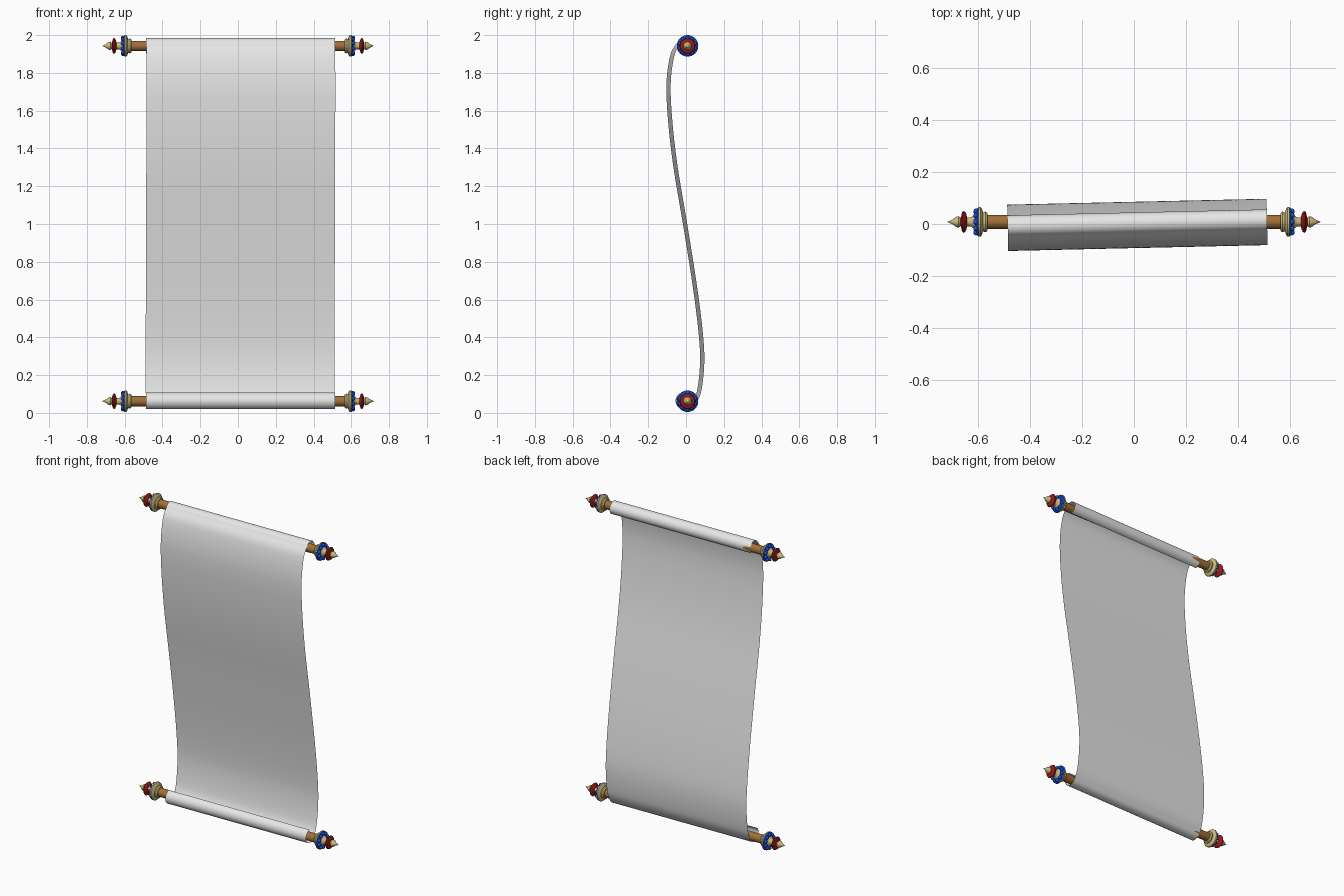
import bpy, bmesh, math
from mathutils import Matrix, Vector

cube = bpy.data.objects.get("Cube")
if cube:
    bpy.data.objects.remove(cube)


def material(name, rgb):
    m = bpy.data.materials.new(name)
    m.use_nodes = True
    m.diffuse_color = (*rgb, 1)
    m.node_tree.nodes["Principled BSDF"].inputs["Base Color"].default_value = (*rgb, 1)
    return m


paper = material("pale paper", (0.8, 0.8, 0.8))
wood = material("brown wood", (0.36, 0.16, 0.04))
gold = material("pale gold", (0.6, 0.5, 0.21))
blue = material("blue enamel", (0.01, 0.08, 0.65))
red = material("red enamel", (0.35, 0.01, 0.01))


def finish(bm, name, mats, angle=40):
    mesh = bpy.data.meshes.new(name)
    bm.to_mesh(mesh)
    bm.free()
    obj = bpy.data.objects.new(name, mesh)
    bpy.context.collection.objects.link(obj)
    for m in mats:
        mesh.materials.append(m)
    bpy.ops.object.select_all(action='DESELECT')
    obj.select_set(True)
    bpy.context.view_layer.objects.active = obj
    bpy.ops.object.shade_smooth_by_angle(angle=math.radians(angle))
    return obj


def lathe(bm, profile, steps=32):
    """Spin (x, radius) points about the x axis."""
    verts = [bm.verts.new((x, 0, r)) for x, r in profile]
    edges = [bm.edges.new(pair) for pair in zip(verts, verts[1:])]
    bmesh.ops.spin(bm, geom=verts + edges, axis=(1, 0, 0), cent=(0, 0, 0),
                   angle=math.tau, steps=steps, use_duplicate=False)
    bmesh.ops.remove_doubles(bm, verts=bm.verts, dist=0.0001)
    bmesh.ops.recalc_face_normals(bm, faces=bm.faces)


ROD_Y, TOP_Z, LOW_Z = 0.008, 1.943, 0.062

# Turned finial: collar, broad flange, neck, small flange, pointed tip
FINIAL = [(0.565, 0), (0.565, 0.034), (0.572, 0.04), (0.582, 0.036), (0.586, 0.05),
          (0.592, 0.057), (0.6, 0.057), (0.605, 0.05), (0.612, 0.03), (0.628, 0.018),
          (0.643, 0.018), (0.65, 0.038), (0.656, 0.042), (0.662, 0.038),
          (0.668, 0.016), (0.676, 0.022), (0.685, 0.02), (0.7, 0.009), (0.72, 0)]


def add_beads(bm, x, ring, size, count, index):
    for i in range(count):
        a = math.tau * (i + 0.5) / count
        place = Matrix.Translation((x, ring * math.cos(a), ring * math.sin(a)))
        made = bmesh.ops.create_uvsphere(bm, u_segments=10, v_segments=6, radius=size, matrix=place)
        for f in {f for v in made["verts"] for f in v.link_faces}:
            f.material_index = index


for level, z in (("top", TOP_Z), ("bottom", LOW_Z)):
    # Wooden rod
    bm = bmesh.new()
    bmesh.ops.create_cone(bm, cap_ends=True, segments=32, radius1=0.027, radius2=0.027,
                          depth=1.15, matrix=Matrix.Rotation(math.pi / 2, 4, 'Y'))
    finish(bm, level + "_rod", [wood]).location = (0, ROD_Y, z)
    for side, turn in (("left", 0), ("right", math.pi)):
        bm = bmesh.new()
        lathe(bm, FINIAL)
        # Painted outer faces of the two flanges
        for f in bm.faces:
            x = f.calc_center_median().x
            if 0.602 < x < 0.62:
                f.material_index = 1
            elif 0.645 < x < 0.666:
                f.material_index = 2
        add_beads(bm, 0.609, 0.043, 0.011, 10, 1)
        add_beads(bm, 0.656, 0.03, 0.01, 8, 2)
        obj = finish(bm, f"{level}_{side}_finial", [gold, blue, red])
        obj.location = (0, ROD_Y, z)
        obj.rotation_euler.z = turn


# Sheet cross-section (y, z): wraps the top rod, sways down, wraps the low rod
def wrap(cy, cz, radius, start, end, n=30):
    return [Vector((cy + radius * math.cos(math.radians(start + (end - start) * i / n)),
                    cz + radius * math.sin(math.radians(start + (end - start) * i / n))))
            for i in range(n + 1)]


def smooth_path(pts, n=10):
    """Catmull-Rom through the points."""
    out = []
    for a, b, c, d in zip(pts, pts[1:], pts[2:], pts[3:]):
        for i in range(n):
            t = i / n
            out.append((2 * b + (c - a) * t + (2 * a - 5 * b + 4 * c - d) * t * t
                        + (3 * b - a - 3 * c + d) * t ** 3) / 2)
    return out


top_roll = wrap(0.004, TOP_Z, 0.041, -80, 150)
low_roll = wrap(0, LOW_Z + 0.002, 0.044, -30, -260)
sway = [Vector(p) for p in ((-0.07, 1.9), (-0.092, 1.75), (-0.084, 1.55), (-0.055, 1.3),
                            (0, 0.97), (0.05, 0.65), (0.08, 0.4), (0.085, 0.25), (0.068, 0.11))]
middle = smooth_path([top_roll[-4], top_roll[-1]] + sway + [low_roll[0], low_roll[3]])
section = top_roll[:-1] + middle + low_roll

bm = bmesh.new()
rows = [[bm.verts.new((x, p.x, p.y)) for p in section] for x in (-0.5, 0.5)]
for i in range(len(section) - 1):
    bm.faces.new((rows[0][i], rows[0][i + 1], rows[1][i + 1], rows[1][i]))
sheet = finish(bm, "paper_sheet", [paper], 60)
sheet.location.x = 0.013
sheet.rotation_euler.z = math.radians(1.3)
